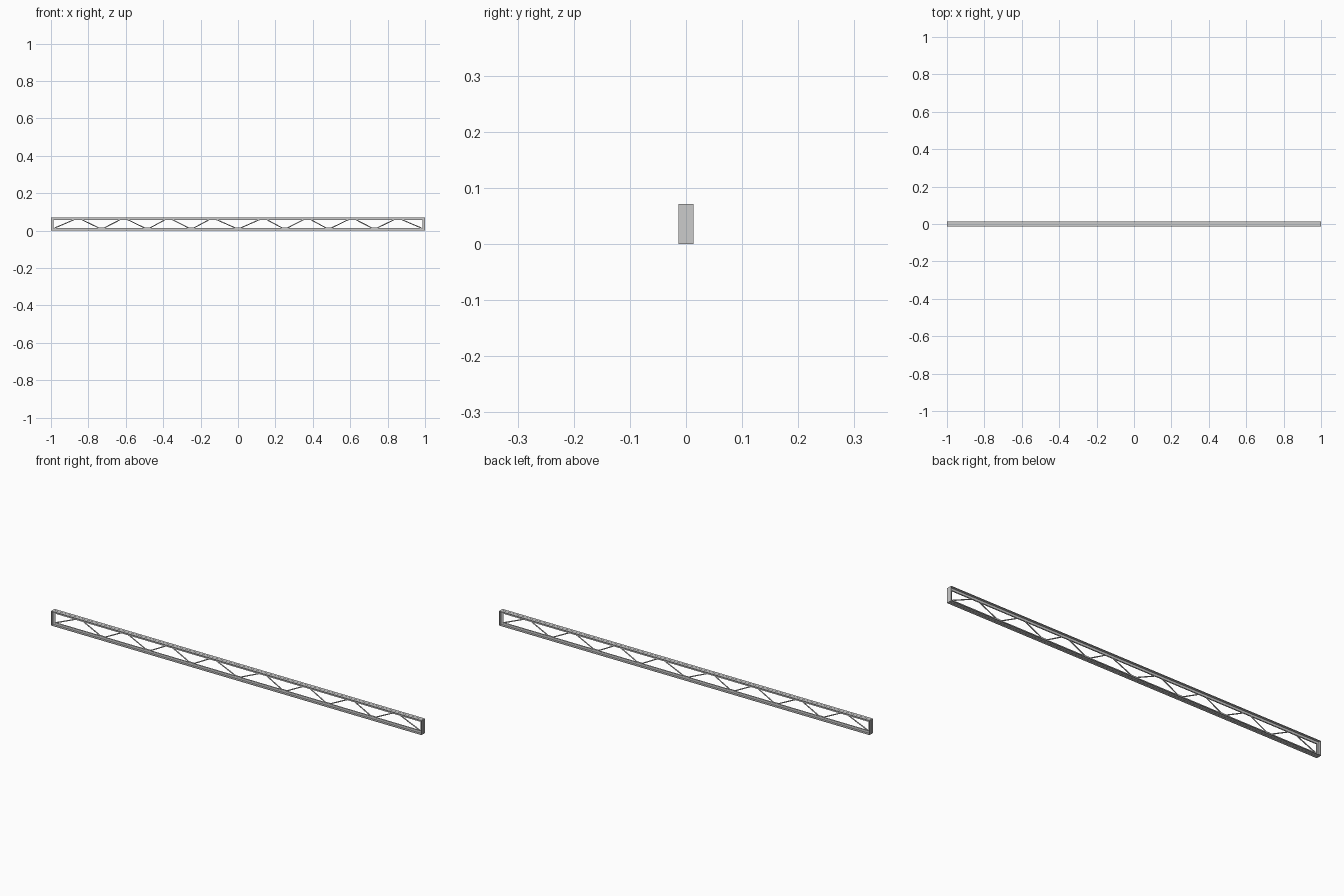
import bpy, bmesh

if "Cube" in bpy.data.objects:
    bpy.data.objects.remove(bpy.data.objects["Cube"])

L, H, W = 1.0, 0.071, 0.027      # half length, height, overall width
LEG, T, GAP = 0.0135, 0.0025, 0.0004


def angle_frame(name, side):
    """Mitred rectangular loop of L-section; flange on the outside, leg pointing inward."""
    # profile as (inward depth, y)
    prof = [(0, GAP), (0, W / 2), (T, W / 2), (T, GAP + T), (LEG, GAP + T), (LEG, GAP)]
    corners = [(-1, 0), (1, 0), (1, 1), (-1, 1)]
    bm = bmesh.new()
    rings = []
    for sx, top in corners:
        rings.append([bm.verts.new((sx * (L - d), side * y, H - d if top else d))
                      for d, y in prof])
    n = len(prof)
    for i in range(4):
        a, b = rings[i], rings[(i + 1) % 4]
        for j in range(n):
            k = (j + 1) % n
            bm.faces.new((a[j], a[k], b[k], b[j]))
    bmesh.ops.recalc_face_normals(bm, faces=bm.faces)
    me = bpy.data.meshes.new(name)
    bm.to_mesh(me)
    bm.free()
    bpy.context.collection.objects.link(bpy.data.objects.new(name, me))


# Double angle chords and end posts
angle_frame("front_angle_frame", -1)
angle_frame("back_angle_frame", 1)

# Zigzag web rod with short flats at each node
half = [0, 0.135, 0.25, 0.37, 0.485, 0.61, 0.73, 0.855, 0.98]
nodes = [-x for x in reversed(half[1:])] + half
lo, hi, flat = LEG + 0.001, H - LEG + 0.004, 0.014
pts = []
for i, x in enumerate(nodes):
    z = hi if i % 2 else lo
    if i in (0, len(nodes) - 1):
        pts.append((x, z))
    else:
        pts += [(x - flat, z), (x + flat, z)]

cu = bpy.data.curves.new("web_rod", 'CURVE')
cu.dimensions = '3D'
cu.bevel_depth = 0.0027
cu.bevel_resolution = 2
cu.use_fill_caps = True
sp = cu.splines.new('POLY')
sp.points.add(len(pts) - 1)
for p, (x, z) in zip(sp.points, pts):
    p.co = (x, 0, z, 1)
bpy.context.collection.objects.link(bpy.data.objects.new("web_rod", cu))
